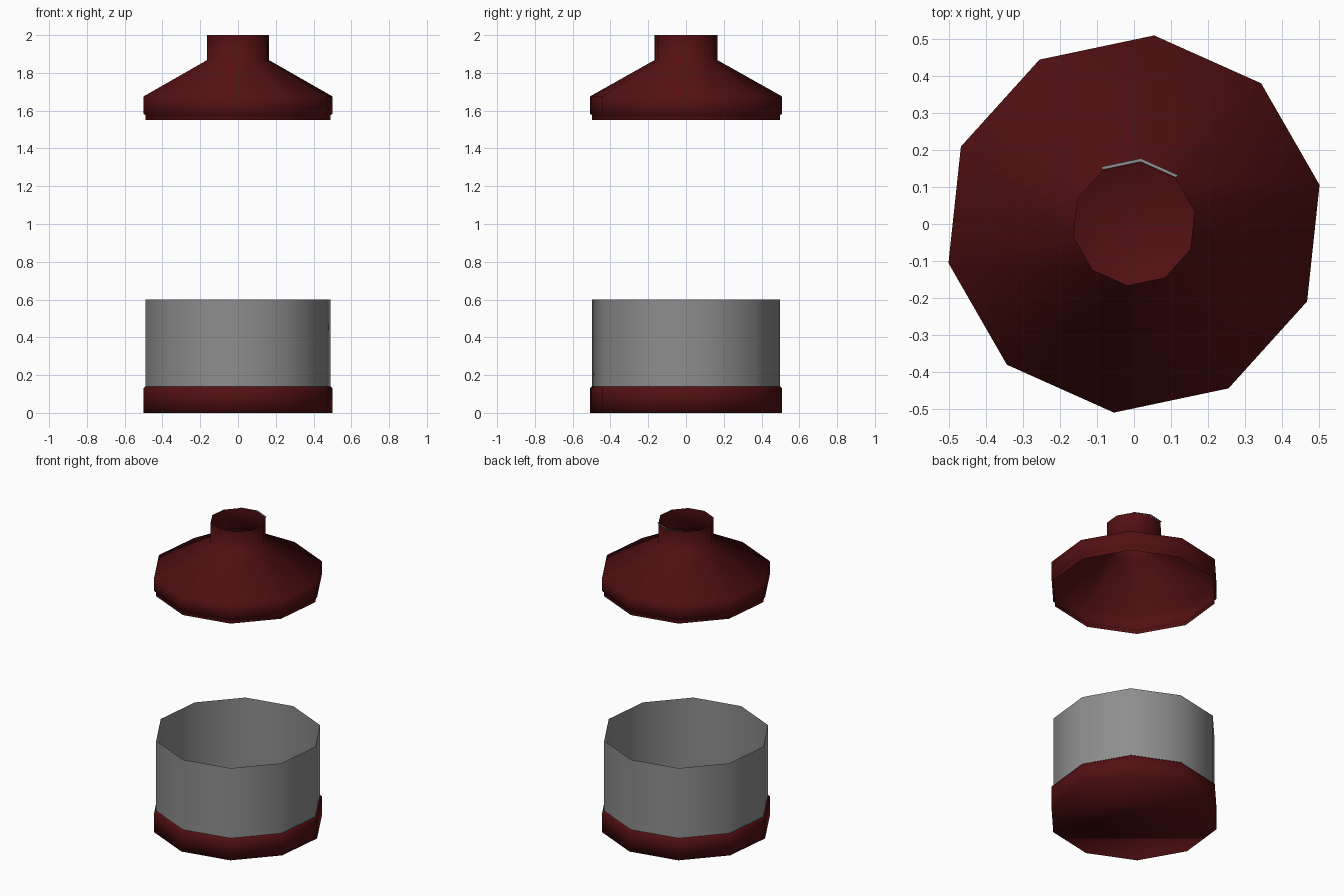
import bpy, bmesh, math

if "Cube" in bpy.data.objects:
    bpy.data.objects.remove(bpy.data.objects["Cube"], do_unlink=True)

SIDES = 10
START = math.radians(11.9)
STEP = 2 * math.pi / SIDES


def material(name, rgb):
    m = bpy.data.materials.new(name)
    m.use_nodes = True
    color = (*rgb, 1)
    m.diffuse_color = color
    m.node_tree.nodes["Principled BSDF"].inputs["Base Color"].default_value = color
    return m


red = material("dark red", (0.085, 0.005, 0.006))
grey = material("mid grey", (0.27, 0.27, 0.27))


def lathe(name, profile, mat, first=0, count=SIDES, closed_bottom=False):
    """Sweep a (radius, height) profile around z as a thin ten-sided shell."""
    bm = bmesh.new()
    full = count == SIDES
    columns = count if full else count + 1
    rings = []
    for r, z in profile:
        angles = [START + STEP * (first + i) for i in range(columns)]
        rings.append([bm.verts.new((r * math.cos(a), r * math.sin(a), z))
                      for a in angles])
    for low, high in zip(rings, rings[1:]):
        for i in range(count):
            j = (i + 1) % columns
            bm.faces.new((low[i], low[j], high[j], high[i]))
    if closed_bottom:
        bm.faces.new(rings[0][::-1])
    for f in bm.faces:
        f.smooth = True
    mesh = bpy.data.meshes.new(name)
    bm.to_mesh(mesh)
    bm.free()
    mesh.materials.append(mat)
    obj = bpy.data.objects.new(name, mesh)
    bpy.context.collection.objects.link(obj)
    return obj


# Base cup with a closed underside and a small chamfered rim
lathe("base_cup", [(0.512, 0), (0.512, 0.13), (0.5, 0.14)], red, closed_bottom=True)

# Open grey drum standing in the cup
lathe("drum_wall", [(0.5, 0.13), (0.5, 0.6)], grey)

# Hollow funnel lid: lip, band, cone and open neck
lathe("funnel_lid", [(0.5, 1.55), (0.5, 1.575), (0.512, 1.585), (0.512, 1.675),
                     (0.167, 1.868), (0.167, 2.0)], red)

# Thin grey strip on the back of the neck rim
lathe("neck_rim_strip", [(0.178, 1.999), (0.169, 1.999)], grey, first=1, count=2)
